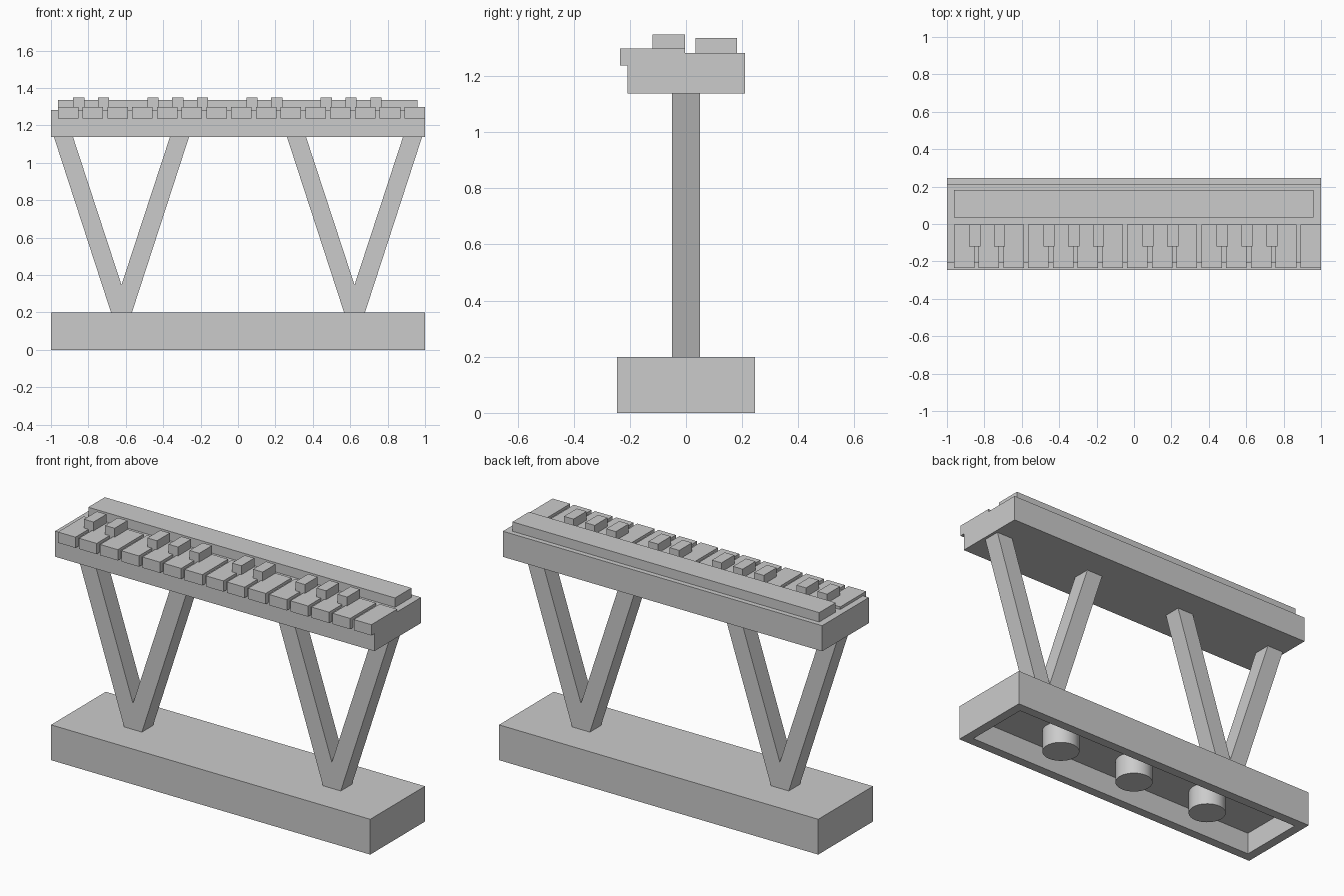
import bpy, bmesh

cube = bpy.data.objects.get("Cube")
if cube:
    bpy.data.objects.remove(cube, do_unlink=True)

# One plain grey for the whole model
grey = bpy.data.materials.new("plain_grey")
grey.use_nodes = True
colour = (0.6, 0.6, 0.6, 1)
grey.diffuse_color = colour
grey.node_tree.nodes["Principled BSDF"].inputs["Base Color"].default_value = colour


def add_object(name, bm):
    bmesh.ops.recalc_face_normals(bm, faces=bm.faces)
    mesh = bpy.data.meshes.new(name)
    bm.to_mesh(mesh)
    bm.free()
    mesh.materials.append(grey)
    obj = bpy.data.objects.new(name, mesh)
    bpy.context.collection.objects.link(obj)
    return obj


def box_mesh(x, y, z):
    """Box from (low, high) pairs on each axis."""
    bm = bmesh.new()
    bmesh.ops.create_cube(bm, size=1)
    for v in bm.verts:
        v.co = [lo if c < 0 else hi for c, (lo, hi) in zip(v.co, (x, y, z))]
    return bm


def box(name, x, y, z):
    return add_object(name, box_mesh(x, y, z))


# Base: a box hollowed from below, leaving an even wall
WALL, BASE_TOP = 0.075, 0.2
bm = box_mesh((-1, 1), (-0.245, 0.245), (0, BASE_TOP))
bm.faces.ensure_lookup_table()
bottom = min(bm.faces, key=lambda f: f.calc_center_median().z)
bmesh.ops.inset_region(bm, faces=[bottom], thickness=WALL)
pocket = bmesh.ops.extrude_discrete_faces(bm, faces=[bottom])["faces"][0]
bmesh.ops.translate(bm, verts=pocket.verts, vec=(0, 0, BASE_TOP - WALL))
add_object("base", bm)

# Round posts inside the base
for i in (-1, 0, 1):
    bpy.ops.mesh.primitive_cylinder_add(
        vertices=48, radius=0.098, depth=BASE_TOP - WALL,
        location=(i * 0.505, 0, (BASE_TOP - WALL) / 2))
    post = bpy.context.object
    post.name = f"base_post_{i + 2}"
    post.data.materials.append(grey)
    bpy.ops.object.shade_smooth_by_angle()

# V-shaped legs, extruded from a front outline
BODY_BOTTOM, BODY_TOP = 1.138, 1.283
half = [(0.056, BASE_TOP), (0.361, BODY_BOTTOM), (0.259, BODY_BOTTOM)]
outline = half + [(0, 0.347)] + [(-x, z) for x, z in reversed(half)]
for name, cx in (("right_leg", -0.623), ("left_leg", 0.623)):
    bm = bmesh.new()
    face = bm.faces.new([bm.verts.new((cx + x, -0.05, z)) for x, z in outline])
    side = bmesh.ops.extrude_face_region(bm, geom=[face])["geom"]
    bmesh.ops.translate(bm, vec=(0, 0.1, 0),
                        verts=[v for v in side if isinstance(v, bmesh.types.BMVert)])
    add_object(name, bm)

# Keyboard body and raised rear panel
box("keyboard_body", (-1, 1), (-0.208, 0.21), (BODY_BOTTOM, BODY_TOP))
box("rear_panel", (-0.962, 0.96), (0.034, 0.182), (BODY_TOP, 1.336))

# Long keys, with short raised keys over the gaps in groups of two and three
PITCH, WIDTH, KEY_TOP, KEY_BACK = 0.1324, 0.11, 1.298, -0.004
for i in range(15):
    x = 1 - WIDTH - (14 - i) * PITCH
    box(f"long_key_{i + 1}", (x, x + WIDTH), (-0.235, KEY_BACK), (1.237, KEY_TOP))
    if i not in (2, 6, 9, 13, 14):
        mid = x + WIDTH + 0.002
        box(f"short_key_{i + 1}", (mid - 0.03, mid + 0.03), (-0.119, KEY_BACK),
            (BODY_TOP, 1.348))
